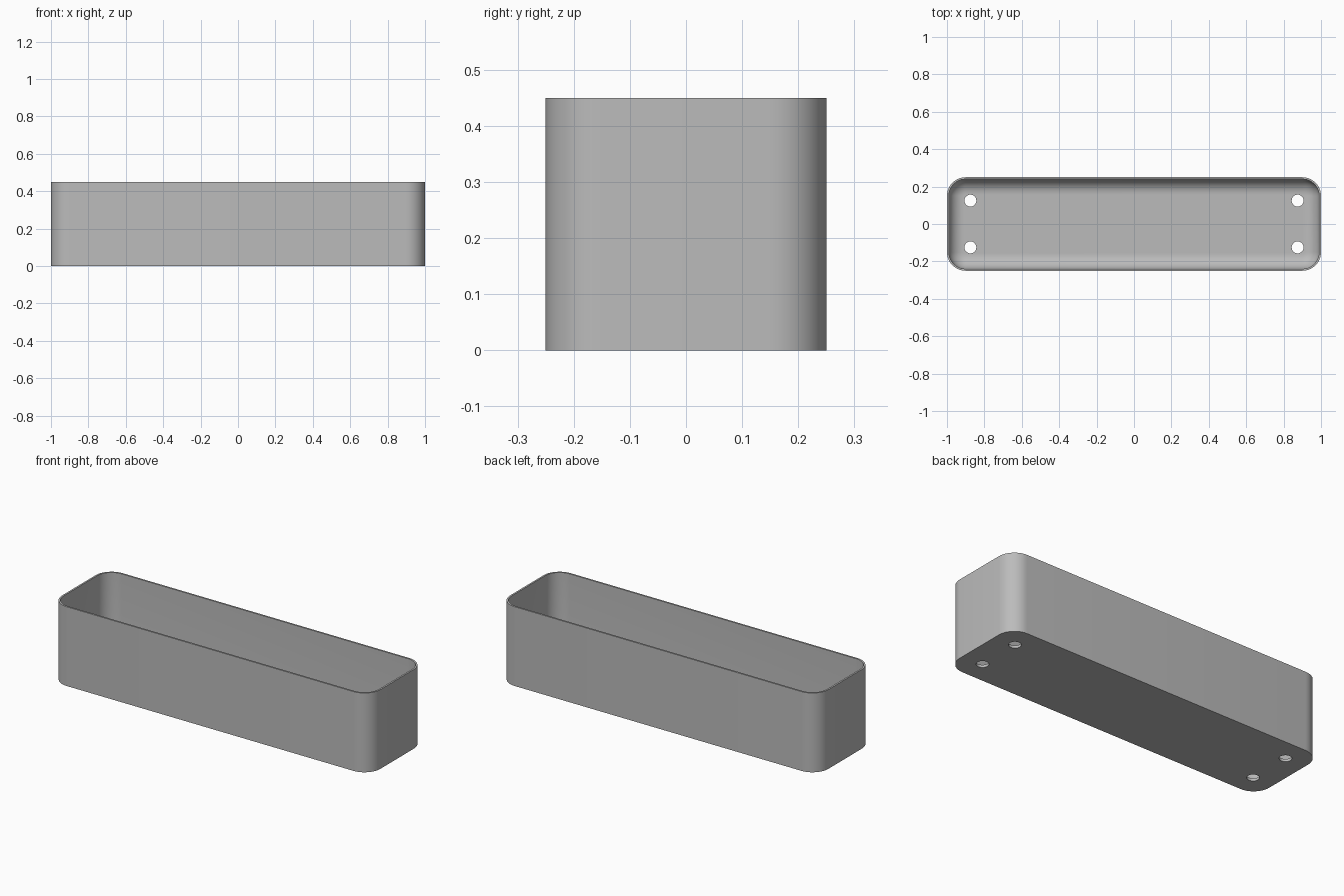
import bpy, bmesh, math

if "Cube" in bpy.data.objects:
    bpy.data.objects.remove(bpy.data.objects["Cube"])

LENGTH, DEPTH, HEIGHT = 2.0, 0.5, 0.45
CORNER, WALL, FLOOR, FILLET = 0.1, 0.01, 0.015, 0.08
STEPS = 10

grey = bpy.data.materials.new("plain grey")
grey.use_nodes = True
colour = (0.5, 0.5, 0.5, 1)
grey.diffuse_color = colour
grey.node_tree.nodes["Principled BSDF"].inputs["Base Color"].default_value = colour


def ring(bm, inset, z):
    """Rounded rectangle, pulled in from the outer outline by inset."""
    r = CORNER - inset
    verts = []
    for quarter, (sx, sy) in enumerate([(1, 1), (-1, 1), (-1, -1), (1, -1)]):
        for i in range(STEPS + 1):
            a = (quarter + i / STEPS) * math.pi / 2
            verts.append(bm.verts.new((sx * (LENGTH / 2 - CORNER) + r * math.cos(a),
                                       sy * (DEPTH / 2 - CORNER) + r * math.sin(a), z)))
    return verts


# Planter shell: outside, rim, inside wall, rounded inside edge, floor
bm = bmesh.new()
section = [(0, 0), (0, HEIGHT), (WALL, HEIGHT)]
for i in range(STEPS + 1):
    a = i / STEPS * math.pi / 2
    section.append((WALL + FILLET * (1 - math.cos(a)),
                    FLOOR + FILLET * (1 - math.sin(a))))
rings = [ring(bm, inset, z) for inset, z in section]
for low, high in zip(rings, rings[1:]):
    for i in range(len(low)):
        j = (i + 1) % len(low)
        bm.faces.new((low[i], low[j], high[j], high[i]))
bm.faces.new(rings[0][::-1])
bm.faces.new(rings[-1])
bmesh.ops.recalc_face_normals(bm, faces=bm.faces)
mesh = bpy.data.meshes.new("planter_box")
bm.to_mesh(mesh)
bm.free()
box = bpy.data.objects.new("planter_box", mesh)
bpy.context.collection.objects.link(box)
mesh.materials.append(grey)

# Drain holes near the four corners of the floor
for x in (-0.875, 0.875):
    for y in (-0.125, 0.125):
        bpy.ops.mesh.primitive_cylinder_add(vertices=32, radius=0.032, depth=0.2,
                                            location=(x, y, 0))
        cutter = bpy.context.object
        cutter.name = "drain_hole_cutter"
        cutter.data.materials.append(grey)
        cut = box.modifiers.new("drain_hole", "BOOLEAN")
        cut.operation = "DIFFERENCE"
        cut.solver = "EXACT"
        cut.object = cutter
        cutter.hide_render = True
        cutter.hide_set(True)

# Apply the holes, then shade smooth with sharp edges kept
bpy.ops.object.select_all(action="DESELECT")
box.select_set(True)
bpy.context.view_layer.objects.active = box
for modifier in list(box.modifiers):
    bpy.ops.object.modifier_apply(modifier=modifier.name)
for helper in [o for o in bpy.data.objects if o.name.startswith("drain_hole_cutter")]:
    bpy.data.objects.remove(helper)
bpy.ops.object.shade_smooth_by_angle(angle=math.radians(30))
